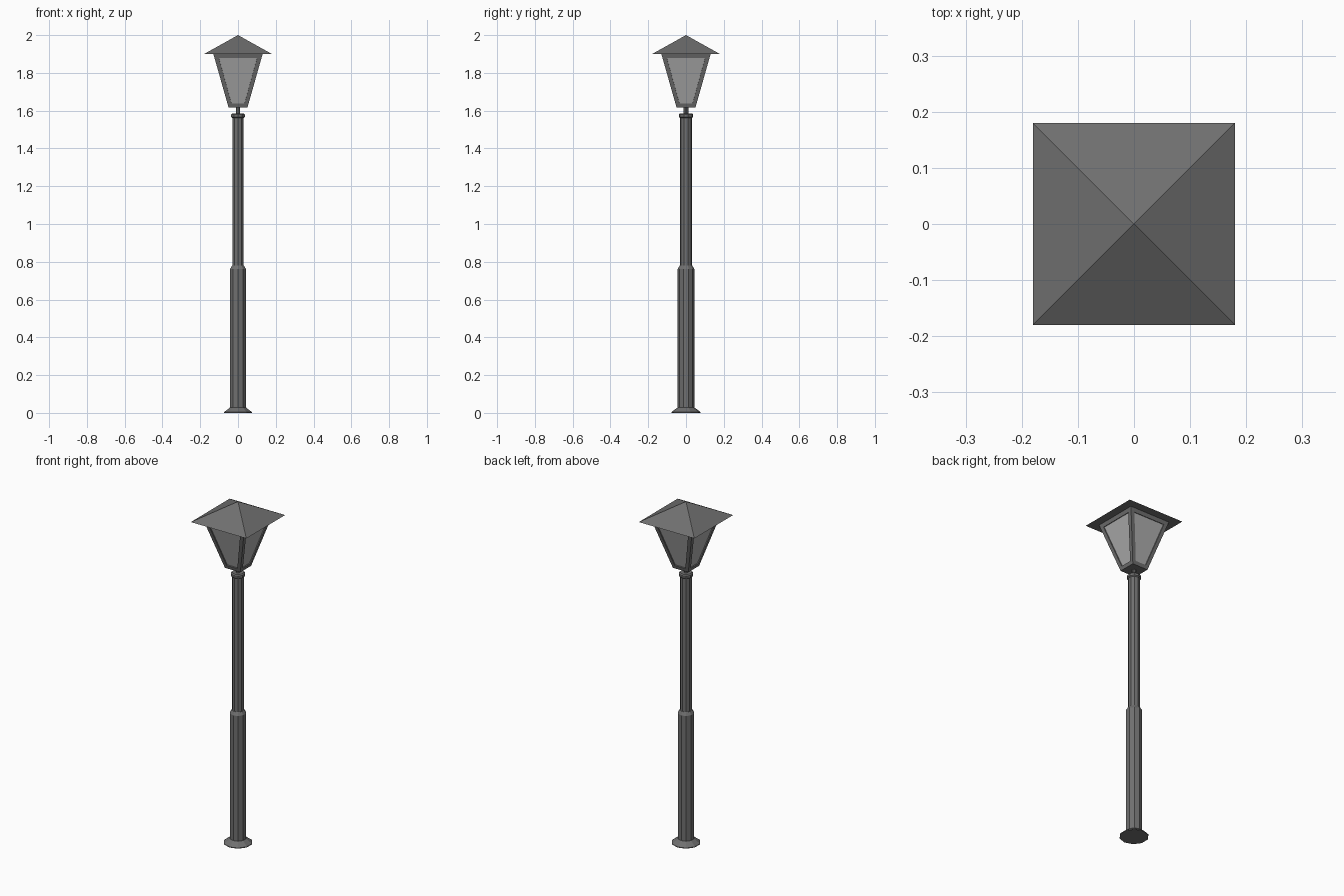
import bpy, bmesh, math
from mathutils import Vector

if "Cube" in bpy.data.objects:
    bpy.data.objects.remove(bpy.data.objects["Cube"])

def material(name, v):
    m = bpy.data.materials.new(name)
    m.diffuse_color = (v, v, v, 1)
    m.use_nodes = True
    m.node_tree.nodes["Principled BSDF"].inputs["Base Color"].default_value = m.diffuse_color
    return m

iron = material("iron", 0.16)
glass = material("glass", 0.42)

def finish(name, bm, mats):
    bmesh.ops.recalc_face_normals(bm, faces=bm.faces)
    me = bpy.data.meshes.new(name)
    bm.to_mesh(me)
    bm.free()
    for m in mats:
        me.materials.append(m)
    ob = bpy.data.objects.new(name, me)
    bpy.context.collection.objects.link(ob)
    return ob

def lathe(name, profile, sides, phase=0.0):
    """Closed flat-faced stack of rings from (radius, z) pairs."""
    bm = bmesh.new()
    rings = [[bm.verts.new((r * math.cos(phase + math.tau * i / sides),
                            r * math.sin(phase + math.tau * i / sides), z))
              for i in range(sides)] for r, z in profile]
    for a, b in zip(rings, rings[1:]):
        for i in range(sides):
            j = (i + 1) % sides
            bm.faces.new((a[i], a[j], b[j], b[i]))
    bm.faces.new(rings[0])
    bm.faces.new(rings[-1])
    return finish(name, bm, [iron])

# flared foot, thick lower pole, slim upper pole
lathe("base_flange", [(0.078, 0), (0.078, 0.004), (0.045, 0.028)], 10, math.pi / 2)
lathe("lower_pole", [(0.044, 0.02), (0.044, 0.762), (0.033, 0.78)], 10, math.pi / 2)
lathe("upper_pole", [(0.032, 0.77), (0.032, 1.57)], 10, math.pi / 2)
# collar and thin neck under the lantern
lathe("collar", [(0.032, 1.562), (0.038, 1.567), (0.038, 1.58), (0.032, 1.586)], 10, math.pi / 2)
lathe("neck", [(0.012, 1.58), (0.012, 1.62)], 10, math.pi / 2)

# tapered square lantern with a recessed pane in each side
Z0, Z1, H0, H1 = 1.617, 1.902, 0.05, 0.131
bm = bmesh.new()
def square(h, z):
    return [bm.verts.new((x * h, y * h, z)) for x, y in ((-1, -1), (1, -1), (1, 1), (-1, 1))]
low, high = square(H0, Z0), square(H1, Z1)
bm.faces.new(low[::-1])
bm.faces.new(high)
for i in range(4):
    j = (i + 1) % 4
    a, b, c, d = (v.co for v in (low[i], low[j], high[j], high[i]))
    n = (b - a).cross(d - a).normalized()
    def point(z, margin):
        t = (z - Z0) / (Z1 - Z0)
        l, r = a.lerp(d, t), b.lerp(c, t)
        s = (r - l).normalized() * margin
        return l + s, r - s
    (p0, p1), (p3, p2) = point(1.637, 0.021), point(1.878, 0.023)
    front = [bm.verts.new(p) for p in (p0, p1, p2, p3)]
    back = [bm.verts.new(p - n * 0.006) for p in (p0, p1, p2, p3)]
    outer = [low[i], low[j], high[j], high[i]]
    for k in range(4):
        m = (k + 1) % 4
        bm.faces.new((outer[k], outer[m], front[m], front[k]))
        bm.faces.new((front[k], front[m], back[m], back[k]))
    bm.faces.new(back).material_index = 1
finish("lantern", bm, [iron, glass])

# pyramid roof
bm = bmesh.new()
eave = square(0.18, 1.9)
apex = bm.verts.new((0, 0, 2))
bm.faces.new(eave[::-1])
for i in range(4):
    bm.faces.new((eave[i], eave[(i + 1) % 4], apex))
finish("roof", bm, [iron])
